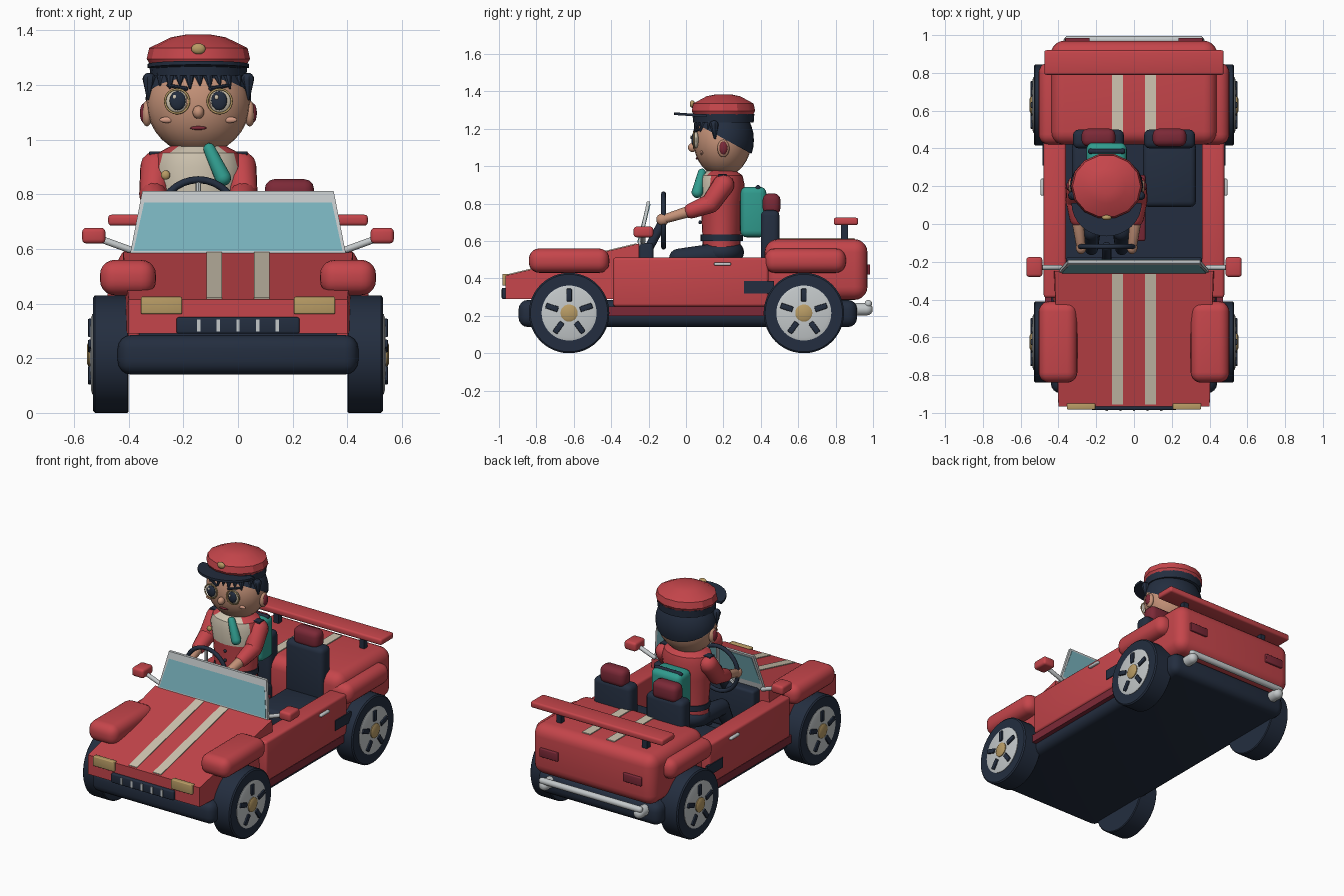
import bpy, bmesh
from math import sin, cos, pi, sqrt, radians
from mathutils import Vector, Matrix

if "Cube" in bpy.data.objects:
    bpy.data.objects.remove(bpy.data.objects["Cube"])


def material(name, r, g, b):
    m = bpy.data.materials.new(name)
    m.use_nodes = True
    m.diffuse_color = (r, g, b, 1)
    m.node_tree.nodes["Principled BSDF"].inputs["Base Color"].default_value = (r, g, b, 1)
    return m


RED = material("red paint", .56, .06, .07)
NAVY = material("dark navy", .017, .027, .05)
GLASS = material("glass blue", .19, .45, .51)
BEIGE = material("beige", .63, .56, .44)
SILVER = material("silver", .55, .58, .59)
GOLD = material("gold", .48, .33, .13)
SKIN = material("skin", .56, .29, .19)
MAROON = material("maroon", .2, .022, .038)
TEAL = material("teal", .03, .33, .27)
BLUSH = material("blush", .68, .34, .24)


def finish(bm, name, mat, angle=35, matrix=None):
    if matrix:
        bm.transform(matrix)
    bmesh.ops.recalc_face_normals(bm, faces=bm.faces)
    me = bpy.data.meshes.new(name)
    bm.to_mesh(me)
    bm.free()
    me.materials.append(mat)
    if angle:
        me.shade_smooth()
        me.set_sharp_from_angle(angle=radians(angle))
    ob = bpy.data.objects.new(name, me)
    bpy.context.collection.objects.link(ob)
    return ob


def box(name, x, y, z, mat, bevel=0, seg=3, matrix=None):
    bm = bmesh.new()
    bmesh.ops.create_cube(bm, size=1)
    for v in bm.verts:
        v.co = [(a + b) / 2 + c * (b - a) for (a, b), c in zip((x, y, z), v.co)]
    if bevel:
        bmesh.ops.bevel(bm, geom=bm.edges[:], offset=bevel, segments=seg, profile=.5, affect='EDGES')
    return finish(bm, name, mat, matrix=matrix)


def hull(name, pts, mat):
    bm = bmesh.new()
    for p in pts:
        bm.verts.new(p)
    bmesh.ops.convex_hull(bm, input=bm.verts[:])
    return finish(bm, name, mat)


def lathe(name, profile, mat, matrix, seg=32, angle=35):
    bm = bmesh.new()
    rings = [[bm.verts.new((r * cos(2 * pi * i / seg), r * sin(2 * pi * i / seg), z))
              for i in range(seg)] for r, z in profile]
    for a, b in zip(rings, rings[1:]):
        for i in range(seg):
            j = (i + 1) % seg
            bm.faces.new((a[i], a[j], b[j], b[i]))
    bm.faces.new(rings[0])
    bm.faces.new(rings[-1])
    return finish(bm, name, mat, angle, matrix)


def ball(name, c, r, mat, cut=None):
    bm = bmesh.new()
    bmesh.ops.create_uvsphere(bm, u_segments=24, v_segments=16, radius=1)
    bm.transform(Matrix.Translation(c) @ Matrix.Diagonal((*r, 1)))
    if cut:
        bmesh.ops.bisect_plane(bm, geom=bm.verts[:] + bm.edges[:] + bm.faces[:],
                               plane_co=cut[0], plane_no=cut[1], clear_inner=True)
    return finish(bm, name, mat)


def limb(name, a, b, r1, r2, mat, seg=14):
    a, b = Vector(a), Vector(b)
    d = b - a
    t = [i * pi / 8 for i in range(1, 5)]
    prof = [(r1 * sin(k), -r1 * cos(k)) for k in t]
    prof += [(r2 * sin(k), d.length + r2 * cos(k)) for k in reversed(t)]
    return lathe(name, prof, mat, Matrix.Translation(a) @ d.to_track_quat('Z', 'Y').to_matrix().to_4x4(), seg)


def ring(name, c, r, minor, mat):
    bpy.ops.mesh.primitive_torus_add(major_radius=r, minor_radius=minor, major_segments=32,
                                     minor_segments=8, location=c, rotation=(pi / 2, 0, 0))
    ob = bpy.context.object
    ob.name = name
    ob.data.materials.append(mat)
    ob.data.shade_smooth()


def side(s, a, b):
    return tuple(sorted((s * a, s * b)))


# Chassis, floor, dash and rear body
box("chassis", (-.44, .44), (-.895, .915), (.14, .285), NAVY, .05, 4)
box("cabin_floor", (-.37, .37), (-.26, .45), (.27, .31), NAVY)
box("dashboard", (-.36, .36), (-.25, -.175), (.31, .59), NAVY, .015)
box("rear_body", (-.44, .44), (.42, .97), (.285, .61), RED, .07, 5)


# Wedge hood and stripes
def hood_z(y):
    return .415 + .24 * (y + .965)


hull("hood", [p for s in (-1, 1) for p in ((s * .4, -.965, .29), (s * .4, -.965, .415),
     (s * .42, -.25, hood_z(-.25)), (s * .435, -.25, .29))], RED)
for s in (-1, 1):
    x = s * .087
    hull("hood_stripe", [(x + dx, y, hood_z(y) + dz) for dx in (-.029, .029)
         for y in (-.955, -.265) for dz in (-.003, .005)], BEIGE)
    box("deck_stripe", (x - .029, x + .029), (.46, .9), (.608, .616), BEIGE)

# Nose details
box("grille", (-.225, .225), (-.985, -.95), (.29, .35), NAVY, .008)
for i in range(-2, 3):
    box("grille_bar", (i * .072 - .006, i * .072 + .006), (-.99, -.97), (.298, .342), SILVER)

# Windshield
for name, inset, half, mat in (("windshield_frame", 0, .009, SILVER), ("windshield_glass", .013, .011, GLASS)):
    hull(name, [(s * (w - inset), y + t, z) for s in (-1, 1) for t in (-half, half)
         for w, y, z in ((.395, -.25, .58 + inset), (.35, -.2, .812 - inset))], mat)

# Wing
box("rear_wing", (-.475, .475), (.79, .92), (.685, .725), RED, .012)
limb("rear_bumper", (-.35, .975, .265), (.35, .975, .265), .02, .02, SILVER)

# Parts on both sides
for s in (-1, 1):
    box("door", side(s, .36, .478), (-.39, .44), (.25, .512), RED, .015)
    box("sill", side(s, .36, .47), (-.42, .44), (.2, .25), MAROON)
    box("door_handle", side(s, .47, .495), (.15, .24), (.468, .486), SILVER, .007)
    box("side_vent", side(s, .47, .484), (.31, .47), (.32, .385), NAVY)
    box("front_fender", side(s, .3, .505), (-.84, -.41), (.43, .56), RED, .055, 5)
    box("rear_fender", side(s, .3, .505), (.42, .855), (.43, .56), RED, .055, 5)
    box("headlight", side(s, .205, .355), (-.982, -.95), (.362, .425), GOLD, .005)
    box("tail_light", side(s, .235, .365), (.95, .985), (.42, .475), MAROON, .005)
    box("wing_strut", side(s, .29, .325), (.83, .866), (.6, .69), NAVY)
    limb("exhaust", (s * .34, .89, .235), (s * .34, .965, .235), .034, .034, SILVER)
    limb("mirror_arm", (s * .39, -.23, .595), (s * .5, -.23, .635), .013, .013, SILVER)
    box("mirror", side(s, .485, .57), (-.28, -.175), (.62, .677), RED, .015)

    # Wheels
    for y in (-.625, .63):
        place = Matrix.Translation((0, y, .215)) @ Matrix.Rotation(s * pi / 2, 4, 'Y')
        lathe("tyre", ((.1, .4), (.21, .4), (.215, .405), (.215, .523), (.207, .53), (.1, .53)), NAVY, place, 48)
        lathe("rim", ((.147, .52), (.147, .533), (.13, .538), (.03, .541)), SILVER, place, 48)
        lathe("hub", ((.046, .53), (.046, .546), (.035, .552)), GOLD, place, 20)
        for i in range(5):
            turn = Matrix.Rotation(s * pi + i * 2 * pi / 5, 4, 'Z')
            flip = Matrix.Diagonal((s, 1, 1, 1))
            box("wheel_slot", (.062, .13), (-.015, .015), (.53, .549), NAVY, .005, 2, place @ flip @ turn)

# Seats
for s in (-1, 1):
    x = s * .188
    box("seat_cushion", (x - .14, x + .14), (.09, .44), (.3, .45), NAVY, .03)
    box("seat_back", (x - .135, x + .135), (.4, .5), (.35, .765), NAVY, .03)
    box("headrest", (x - .09, x + .09), (.41, .505), (.74, .855), MAROON, .035)
box("console", (.01, .06), (-.09, .26), (.3, .46), MAROON, .01)

# Steering wheel
DX = -.145
ring("steering_wheel", (DX, -.12, .71), .143, .013, NAVY)
for a in (0, 2, 4):
    t = pi / 2 + a * pi / 3
    limb("wheel_spoke", (DX, -.12, .71), (DX + .14 * cos(t), -.12, .71 + .14 * sin(t)), .01, .01, SILVER, 8)
limb("steering_column", (DX, -.12, .71), (DX, -.2, .56), .025, .025, NAVY)

# Driver torso, with a shirt front by facing direction
torso = lathe("jacket", ((.135, .56), (.137, .64), (.15, .8), (.165, .9), (.15, .95), (.085, .985)), RED,
              Matrix.Translation((DX, .19, 0)) @ Matrix.Diagonal((1, .75, 1, 1)), 24)
torso.data.materials.append(BEIGE)
for p in torso.data.polygons:
    if p.normal.y < -.45 and p.center.z > .78 and abs(p.center.x - DX) < .13:
        p.material_index = 1
lathe("belt", ((.142, .6), (.142, .635)), NAVY, Matrix.Translation((DX, .19, 0)) @ Matrix.Diagonal((1, .8, 1, 1)), 24)
ball("hips", (DX, .19, .54), (.145, .12, .08), NAVY)
limb("neck", (DX, .19, .93), (DX, .19, 1), .06, .06, SKIN)
limb("scarf_tail", (DX + .04, .085, .965), (DX + .09, .06, .86), .022, .03, TEAL)
ball("jacket_pin", (DX - .12, .085, .87), (.017, .012, .017), GOLD)
for z in (.7, .76):
    ball("button", (DX, .075, z), (.01, .008, .01), NAVY)

# Backpack
box("backpack", (DX - .107, DX + .107), (.29, .43), (.62, .89), TEAL, .035, 4)
limb("backpack_handle", (DX - .085, .385, .885), (DX + .085, .385, .885), .014, .014, NAVY)

# Head
HY, HZ = .195, 1.135
ball("head", (DX, HY, HZ), (.19, .155, .19), SKIN)
ball("hair", (DX, HY + .005, HZ + .005), (.194, .163, .194), NAVY, ((DX, .27, 1.11), (0, .12, .22)))


def face(x, z, out=0):
    return DX + x, HY - .155 * sqrt(1 - (x / .19) ** 2 - ((z - HZ) / .19) ** 2) - out, z


for i in range(-4, 5):
    x = i * .036
    limb("fringe_lock", face(x * .93, 1.255, .005), face(x * 1.02 + .006, 1.2 - .012 * (i % 2), .004),
         .026, .004, NAVY, 8)
ball("nose", face(0, 1.1, .008), (.021, .024, .024), SKIN)
ball("mouth", face(0, 1.042), (.03, .008, .007), MAROON)

# Parts on both sides of the driver
for s in (-1, 1):
    ball("eye_white", face(s * .078, 1.14), (.042, .016, .044), BEIGE)
    ball("iris", face(s * .076, 1.142, .012), (.029, .012, .035), NAVY)
    ball("eye_glint", face(s * .076 - .01, 1.155, .024), (.008, .004, .009), BEIGE)
    ring("eye_rim", face(s * .078, 1.14, .012), .044, .004, GOLD)
    limb("brow", face(s * .045, 1.186, .004), face(s * .11, 1.198, .004), .008, .006, NAVY, 8)
    ball("cheek", face(s * .115, 1.072), (.027, .008, .011), BLUSH)
    ball("ear", (DX + s * .188, .2, 1.095), (.02, .032, .047), SKIN)
    ball("ear_cover", (DX + s * .2, .2, 1.097), (.014, .022, .035), MAROON)
    limb("sideburn", (DX + s * .18, .15, 1.22), (DX + s * .183, .155, 1.15), .025, .006, NAVY, 8)
    shoulder, elbow = (DX + s * .155, .2, .9), (DX + s * .165, .13, .8)
    cuff, hand = (DX + s * .155, .03, .762), (DX + s * .135, -.125, .715)
    limb("upper_sleeve", shoulder, elbow, .058, .052, RED)
    limb("lower_sleeve", elbow, cuff, .052, .042, RED)
    limb("forearm", cuff, hand, .032, .024, SKIN)
    ball("hand", hand, (.028, .034, .032), SKIN)
    box("shoulder_tab", side(s, .12, .18), (.17, .22), (.943, .957), NAVY, .004, 2,
        Matrix.Translation((DX, 0, 0)))
    knee = (DX + s * .08, -.04, .51)
    limb("thigh", (DX + s * .075, .18, .53), knee, .062, .05, NAVY)
    limb("shin", knee, (DX + s * .08, -.13, .35), .048, .035, NAVY)

# Cap
cap = Matrix.Translation((DX, .2, 0)) @ Matrix.Diagonal((1, .92, 1, 1))
lathe("cap_band", ((.176, 1.235), (.18, 1.28)), NAVY, cap, 20)
lathe("cap_crown", ((.172, 1.265), (.189, 1.295), (.18, 1.335), (.1, 1.374), (.045, 1.384)), RED, cap, 14, 25)
hull("cap_brim", [(DX + .186 * cos(t), .11 - .175 * sin(t), 1.262 + .012 * sin(t) + dz)
     for t in [i * pi / 16 for i in range(17)] for dz in (0, .014)], NAVY)
ball("cap_badge", (DX, .034, 1.332), (.026, .014, .02), GOLD)
